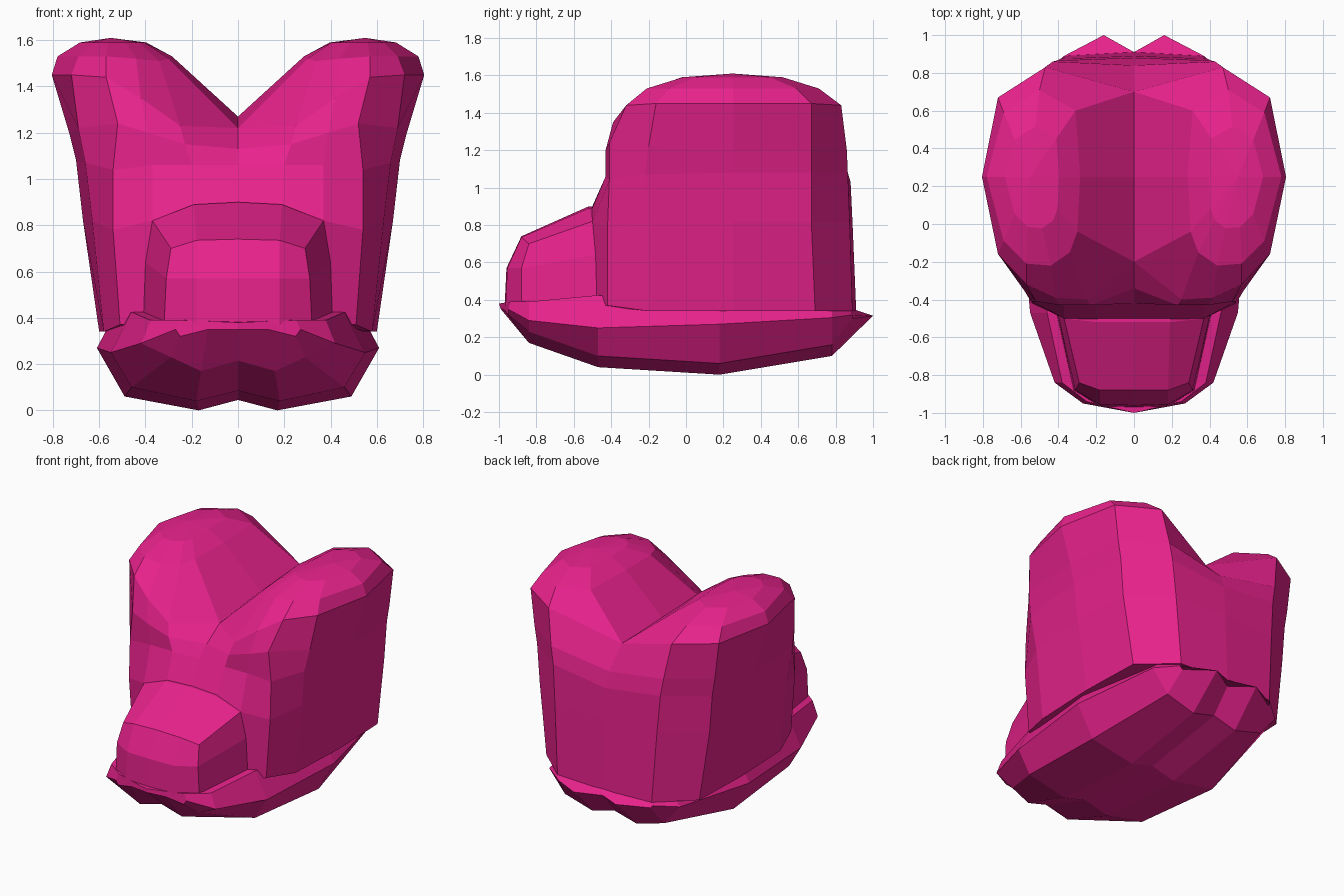
import bpy, bmesh

mat = bpy.data.materials.new("pink")
mat.diffuse_color = (0.8, 0.016, 0.26, 1)


def build(name, strips, caps=()):
    """Skin strips of matching rows (right half), cap, then mirror across x = 0."""
    bm = bmesh.new()

    def face(pts):
        pts = [p for i, p in enumerate(pts) if p != pts[i - 1]]
        if len(pts) > 2:
            bm.faces.new([bm.verts.new(p) for p in pts])

    for rows, closed in strips:
        for a, b in zip(rows, rows[1:]):
            n = len(a)
            for i in range(n if closed else n - 1):
                j = (i + 1) % n
                face([a[i], a[j], b[j], b[i]])
    for cap in caps:
        face(cap)
    bmesh.ops.remove_doubles(bm, verts=bm.verts[:], dist=0.001)
    dup = bmesh.ops.duplicate(bm, geom=bm.verts[:] + bm.edges[:] + bm.faces[:])
    for v in dup["geom"]:
        if isinstance(v, bmesh.types.BMVert):
            v.co.x = -v.co.x
    bmesh.ops.remove_doubles(bm, verts=bm.verts[:], dist=0.001)
    bmesh.ops.recalc_face_normals(bm, faces=bm.faces[:])
    me = bpy.data.meshes.new(name)
    bm.to_mesh(me)
    bm.free()
    me.materials.append(mat)
    ob = bpy.data.objects.new(name, me)
    bpy.context.collection.objects.link(ob)


# Skull: half rings running from front centre round the side to back centre
base = [(0, -.5, .36), (.19, -.5, .36), (.4, -.48, .37), (.51, -.42, .37), (.58, -.2, .34),
        (.6, .25, .34), (.585, .69, .34), (.36, .89, .34), (0, .91, .34)]
cheek = [(0, -.51, .88), (.19, -.51, .87), (.37, -.5, .82), (.54, -.42, .78), (.63, -.2, .82),
         (.67, .25, .82), (.65, .67, .82), (.39, .875, .82), (0, .89, .82)]
brow = [(0, -.42, 1.06), (.2, -.43, 1.06), (.37, -.43, 1.06), (.54, -.41, 1.04), (.66, -.22, 1.07),
        (.7, .25, 1.08), (.67, .67, 1.08), (.41, .865, 1.08), (0, .88, 1.03)]
temple = [(0, -.34, 1.13), (.23, -.43, 1.15), (.39, -.43, 1.2), (.52, -.41, 1.24), (.69, -.2, 1.22),
          (.73, .25, 1.2), (.69, .67, 1.2), (.43, .86, 1.2), (0, .84, 1.13)]
rim = [(0, -.2, 1.22), (.25, -.4, 1.23), (.42, -.39, 1.35), (.57, -.32, 1.44), (.72, -.16, 1.45),
       (.805, .25, 1.45), (.72, .67, 1.45), (.47, .83, 1.44), (0, .7, 1.27)]
# Lobe tops: closed rings shrinking to a flat crown
valley = rim + [(0, .25, 1.27)]
dome = [(.3, -.04, 1.52), (.34, -.15, 1.51), (.44, -.22, 1.52), (.57, -.21, 1.53), (.69, -.09, 1.53),
        (.78, .25, 1.53), (.69, .59, 1.53), (.5, .71, 1.53), (.31, .6, 1.52), (.285, .25, 1.53)]


def shrink(ring, s, z):
    return [(.55 + (x - .55) * s, .25 + (y - .25) * s, z) for x, y, _ in ring]


crown = shrink(dome, .58, 1.59)
build("skull", [([base, cheek, brow, temple, rim], False),
                ([valley, dome, crown, shrink(dome, 0, 1.61)], True)], [base])

# Snout: rows going up the front, then back over the top into the skull
snout = [
    [(0, -.97, .36), (.18, -.965, .36), (.32, -.88, .36), (.41, -.48, .36), (.41, -.3, .36)],
    [(0, -.96, .57), (.18, -.955, .57), (.31, -.88, .57), (.4, -.49, .64), (.4, -.3, .64)],
    [(0, -.88, .74), (.18, -.88, .735), (.29, -.84, .7), (.37, -.5, .82), (.37, -.3, .82)],
    [(0, -.52, .9), (.19, -.52, .89), (.37, -.5, .82), (.37, -.5, .82), (.37, -.3, .82)],
    [(0, -.3, .9), (.19, -.3, .89), (.37, -.3, .82), (.37, -.3, .82), (.37, -.3, .82)],
]
build("snout", [(snout, False)])

# Lower jaw: stations along y (y, keel x, bottom x, bottom z, rim x, rim z, top x, top z)
stations = [(-.84, .16, .29, .17, .42, .29, .38, .39),
            (-.47, .18, .46, .04, .55, .25, .46, .425),
            (.18, .17, .49, 0, .61, .27, .57, .345),
            (.78, .17, .38, .10, .5, .305, .46, .35)]
front = [(0, -.99, .35), (.13, -.975, .35), (.25, -.95, .32), (.27, -.95, .35), (.25, -.94, .39),
         (0, -1, .38)]
back = [(0, .91, .3), (.16, 1, .315), (.35, .89, .3), (.37, .89, .32), (.35, .88, .345),
        (0, .91, .345)]
sections = [[(0, y, zb + .045), (xk, y, zb), (xb, y, zb + .06), (xr, y, zr), (xt, y, zt), (0, y, zt)]
            for y, xk, xb, zb, xr, zr, xt, zt in stations]
build("lower_jaw", [([front] + sections + [back], False)], [front, back])
